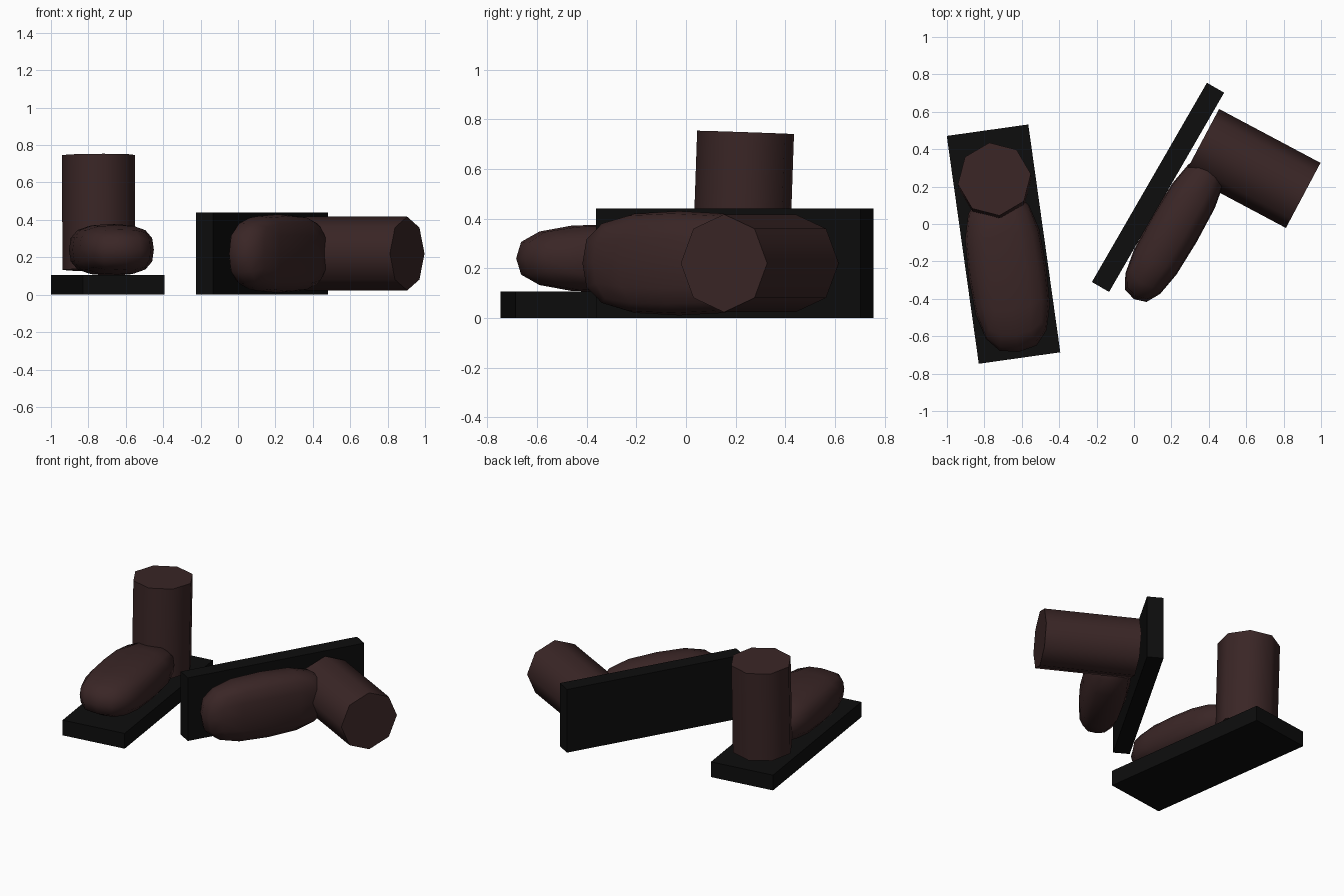
import bpy, bmesh, math
from mathutils import Matrix, Vector

if "Cube" in bpy.data.objects:
    bpy.data.objects.remove(bpy.data.objects["Cube"])


def material(name, rgb):
    m = bpy.data.materials.new(name)
    m.diffuse_color = (*rgb, 1)
    m.use_nodes = True
    m.node_tree.nodes["Principled BSDF"].inputs["Base Color"].default_value = m.diffuse_color
    return m


leather = material("dark_brown_leather", (0.042, 0.019, 0.019))
rubber = material("black_rubber", (0.004, 0.004, 0.004))


def add_part(name, bm, mat, placement, smooth=None):
    bmesh.ops.recalc_face_normals(bm, faces=bm.faces)
    mesh = bpy.data.meshes.new(name)
    bm.to_mesh(mesh)
    bm.free()
    mesh.materials.append(mat)
    if smooth:
        mesh.shade_smooth()
        mesh.set_sharp_from_angle(angle=math.radians(smooth))
    obj = bpy.data.objects.new(name, mesh)
    obj.matrix_world = placement
    bpy.context.collection.objects.link(obj)


def rounded_block(size, power):
    """Subdivided cube pushed out to a superellipsoid."""
    bm = bmesh.new()
    bmesh.ops.create_cube(bm, size=2)
    bmesh.ops.subdivide_edges(bm, edges=bm.edges[:], cuts=3, use_grid_fill=True)
    for v in bm.verts:
        norm = sum(abs(c) ** power for c in v.co) ** (1 / power)
        v.co = Vector([c / norm * s for c, s in zip(v.co, size)])
    return bm


def boot(label, placement):
    # flat sole, toe towards local -y
    bm = bmesh.new()
    bmesh.ops.create_cube(bm, size=1)
    bmesh.ops.scale(bm, vec=(0.44, 1.23, 0.106), verts=bm.verts)
    bmesh.ops.translate(bm, vec=(0, 0, 0.053), verts=bm.verts)
    add_part(label + "_sole", bm, rubber, placement)

    # rounded foot
    bm = rounded_block((0.21, 0.432, 0.138), 2.8)
    bmesh.ops.translate(bm, vec=(0, -0.15, 0.24), verts=bm.verts)
    add_part(label + "_foot", bm, leather, placement, 60)

    # eight-sided shaft leaning slightly back
    bm = bmesh.new()
    bmesh.ops.create_cone(bm, cap_ends=True, segments=8, radius1=0.197,
                          radius2=0.197, depth=0.614)
    lean = Matrix.Translation((0, 0.34, 0.44)) @ Matrix.Rotation(-0.035, 4, 'X')
    bmesh.ops.transform(bm, matrix=lean, verts=bm.verts)
    add_part(label + "_shaft", bm, leather, placement, 60)


# upright boot, turned slightly
boot("standing_boot", Matrix.Translation((-0.6975, -0.1075, 0))
     @ Matrix.Rotation(math.radians(8), 4, 'Z'))

# boot tipped onto its side
boot("fallen_boot", Matrix.Translation((0.0825, 0.2225, 0.22))
     @ Matrix.Rotation(math.radians(-30), 4, 'Z')
     @ Matrix.Rotation(math.radians(90), 4, 'Y'))
